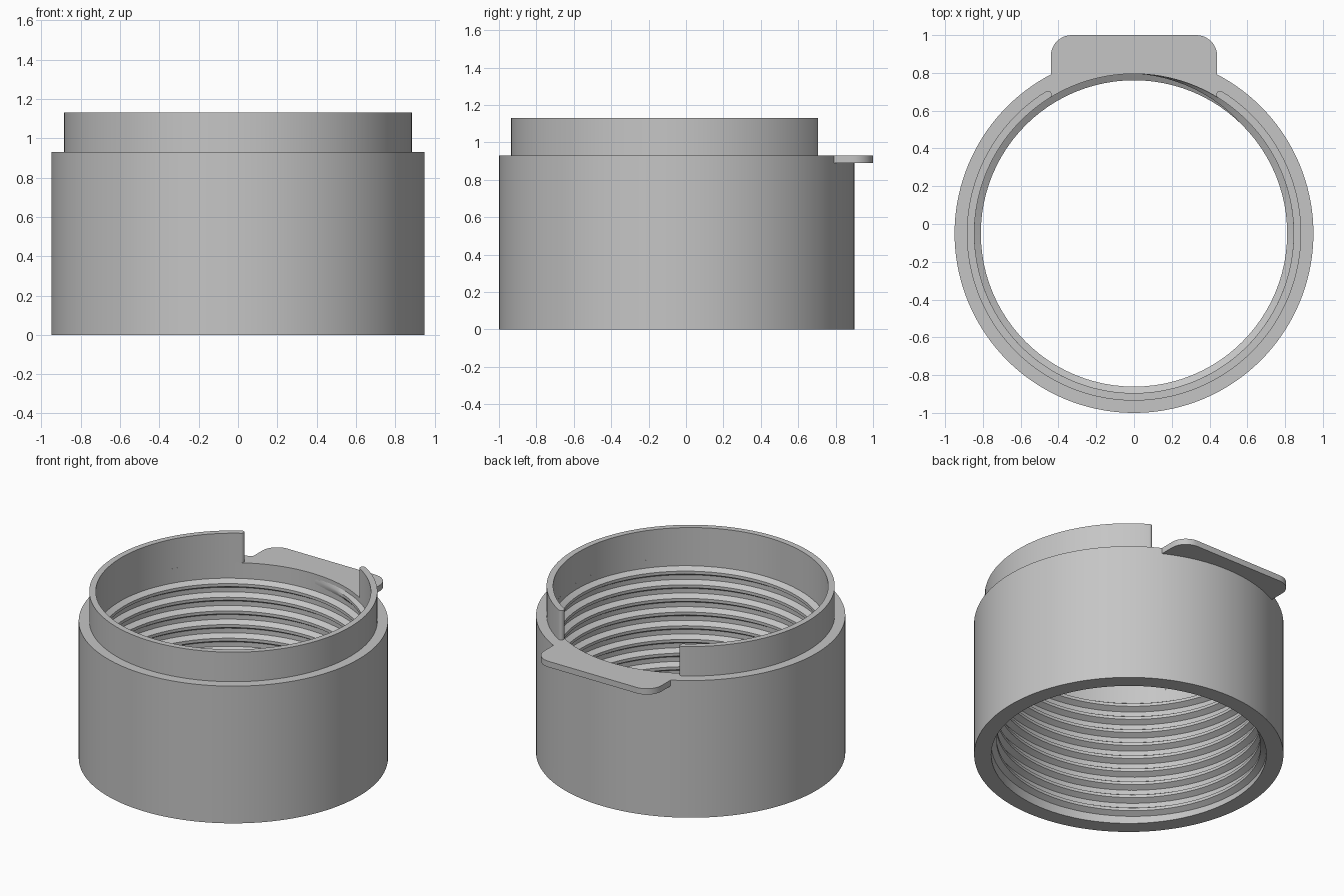
import bpy, bmesh, math

if "Cube" in bpy.data.objects:
    bpy.data.objects.remove(bpy.data.objects["Cube"])

CY = -0.05          # centre of the round body in y
SEG = 144
R_OUT, R_BORE, R_CREST = 0.95, 0.845, 0.811
H_BODY, H_TOP = 0.93, 1.13

grey = bpy.data.materials.new("plain grey")
grey.diffuse_color = (0.56, 0.56, 0.56, 1)
grey.use_nodes = True
grey.node_tree.nodes["Principled BSDF"].inputs["Base Color"].default_value = grey.diffuse_color


def finish(bm, name):
    bmesh.ops.recalc_face_normals(bm, faces=bm.faces)
    mesh = bpy.data.meshes.new(name)
    bm.to_mesh(mesh)
    bm.free()
    ob = bpy.data.objects.new(name, mesh)
    bpy.context.collection.objects.link(ob)
    mesh.materials.append(grey)
    return ob


def smooth(ob):
    bpy.ops.object.select_all(action='DESELECT')
    ob.select_set(True)
    bpy.context.view_layer.objects.active = ob
    bpy.ops.object.shade_smooth_by_angle(angle=math.radians(30))


def polar(r, a):
    """Point at angle a from the +y axis, turning towards +x."""
    return (r * math.sin(a), CY + r * math.cos(a))


def sweep(sections, closed):
    """Skin a list of closed cross-sections, capping the ends if open."""
    bm = bmesh.new()
    rows = [[bm.verts.new(p) for p in s] for s in sections]
    n = len(rows[0])
    for i in range(len(rows) if closed else len(rows) - 1):
        a, b = rows[i], rows[(i + 1) % len(rows)]
        for k in range(n):
            bm.faces.new((a[k], a[(k + 1) % n], b[(k + 1) % n], b[k]))
    if not closed:
        bm.faces.new(rows[0])
        bm.faces.new(rows[-1])
    return bm


def plate(outline, z0, z1):
    """Extrude a flat outline between two heights."""
    bm = bmesh.new()
    lo = [bm.verts.new((x, y, z0)) for x, y in outline]
    hi = [bm.verts.new((x, y, z1)) for x, y in outline]
    bm.faces.new(lo)
    bm.faces.new(hi)
    n = len(lo)
    for k in range(n):
        j = (k + 1) % n
        bm.faces.new((lo[k], lo[j], hi[j], hi[k]))
    return bm


# Main sleeve: thick-walled tube
profile = [(R_OUT, 0), (R_OUT, H_BODY), (R_BORE, H_BODY), (R_BORE, 0)]
body = finish(sweep([[(*polar(r, 2 * math.pi * i / SEG), z) for r, z in profile]
                     for i in range(SEG)], True), "sleeve")

# Grip tab: rounded plate flush with the sleeve's top, joined into it
HALF, RAD = 0.44, 0.11
outline = []
for sx, start in ((1, 0), (-1, 90)):
    for i in range(11):
        a = math.radians(start + 9 * i)
        outline.append((sx * (HALF - RAD) + RAD * math.cos(a), 1 - RAD + RAD * math.sin(a)))
half_angle = math.asin(HALF / 0.9)
outline += [polar(0.9, half_angle * (-1 + i / 8)) for i in range(17)]
tab = finish(plate(outline, 0.89, H_BODY), "grip_tab")
tab.hide_render = True
mod = body.modifiers.new("join_tab", 'BOOLEAN')
mod.operation, mod.solver, mod.object = 'UNION', 'EXACT', tab
bpy.context.view_layer.objects.active = body
bpy.ops.object.modifier_apply(modifier=mod.name)
bpy.data.objects.remove(tab)
smooth(body)

# Upper collar: thin wall with a gap at the back and rounded ends
R_COL, GAP = 0.885, math.radians(31.8)
mid, half_t = (R_COL + R_BORE) / 2, (R_COL - R_BORE) / 2
bm_sections = []
for i in range(9):                       # first rounded end
    u = math.radians(90 * i / 8)
    bm_sections.append((GAP - half_t * math.cos(u) / mid, max(half_t * math.sin(u), 0.001)))
arc = 2 * math.pi - 2 * GAP
bm_sections += [(GAP + arc * i / 120, half_t) for i in range(1, 120)]
bm_sections += [(2 * math.pi - a, t) for a, t in reversed(bm_sections[:9])]
collar = finish(sweep([[(*polar(mid + t, a), H_BODY), (*polar(mid + t, a), H_TOP),
                        (*polar(mid - t, a), H_TOP), (*polar(mid - t, a), H_BODY)]
                       for a, t in bm_sections], False), "collar")
smooth(collar)

# Internal screw thread: trapezoid ridge on a helix, fading out at both ends
PITCH, TURNS, STEPS = 0.0925, 9, 96
sections = []
for i in range(TURNS * STEPS + 1):
    a = -2 * math.pi * i / STEPS
    z = 0.045 + PITCH * i / STEPS
    fade = min(1, i / 12, (TURNS * STEPS - i) / 12)
    crest = R_BORE + 0.002 - (R_BORE + 0.002 - R_CREST) * max(fade, 0.03)
    root = R_BORE + 0.002
    sections.append([(*polar(root, a), z - 0.032), (*polar(crest, a), z - 0.010),
                     (*polar(crest, a), z + 0.010), (*polar(root, a), z + 0.032)])
thread = finish(sweep(sections, False), "screw_thread")
smooth(thread)
